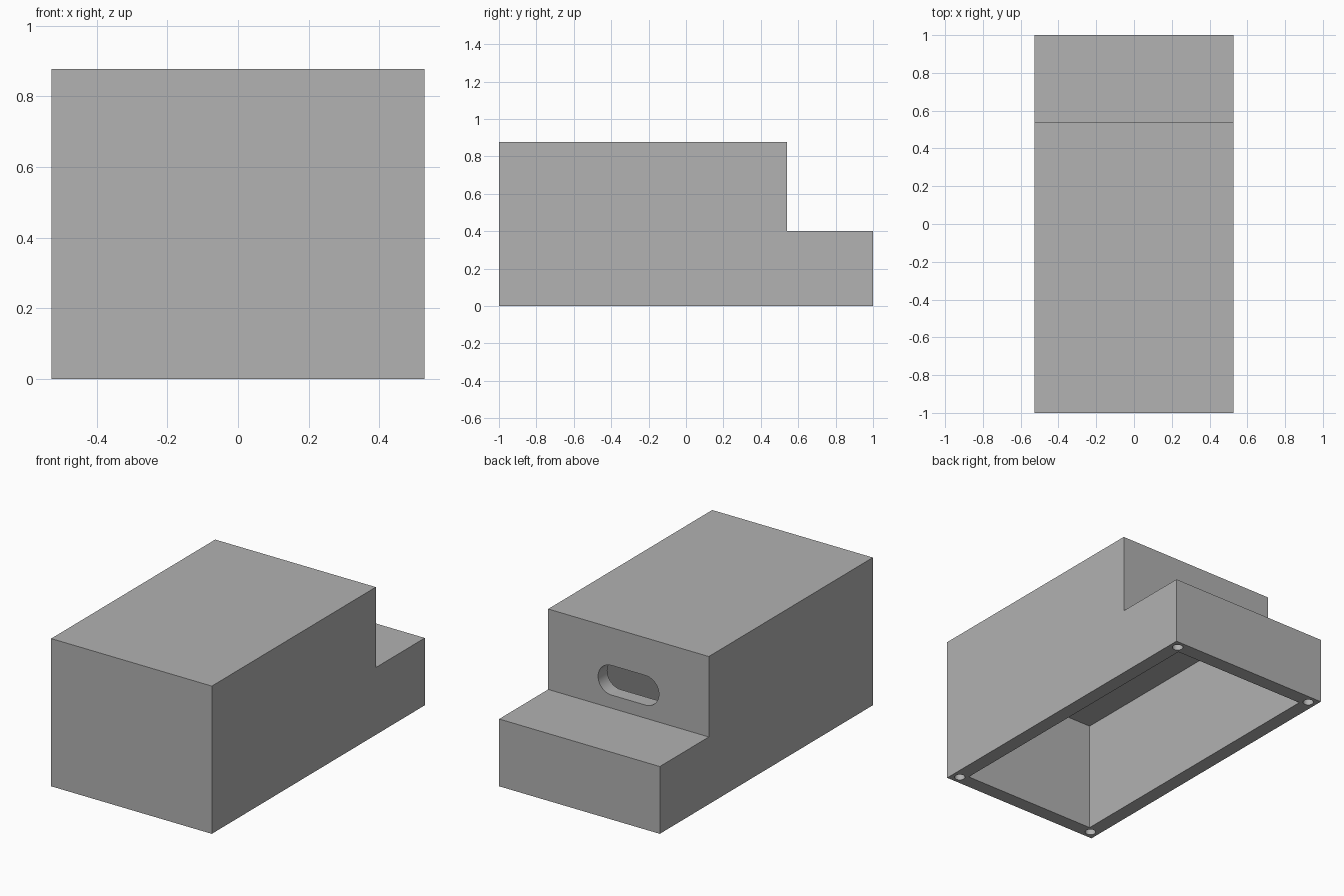
import bpy
import bmesh
import math

if "Cube" in bpy.data.objects:
    bpy.data.objects.remove(bpy.data.objects["Cube"], do_unlink=True)

HALF_W, HALF_L, HEIGHT = 0.528, 1.0, 0.878
STEP_Y, STEP_Z = 0.54, 0.40
WALL = 0.086
CEILING, STEP_CEILING = 0.656, 0.36

grey = bpy.data.materials.new("plain grey")
grey.use_nodes = True
colour = (0.445, 0.445, 0.445, 1)
grey.diffuse_color = colour
grey.node_tree.nodes["Principled BSDF"].inputs["Base Color"].default_value = colour


def prism(name, points, offset):
    """Extrude a closed outline of 3D points along offset."""
    bm = bmesh.new()
    face = bm.faces.new([bm.verts.new(p) for p in points])
    ext = bmesh.ops.extrude_face_region(bm, geom=[face])
    moved = [v for v in ext["geom"] if isinstance(v, bmesh.types.BMVert)]
    bmesh.ops.translate(bm, verts=moved, vec=offset)
    bmesh.ops.recalc_face_normals(bm, faces=bm.faces)
    mesh = bpy.data.meshes.new(name)
    bm.to_mesh(mesh)
    bm.free()
    mesh.materials.append(grey)
    obj = bpy.data.objects.new(name, mesh)
    bpy.context.collection.objects.link(obj)
    return obj


def stepped(name, half_w, front, back, step_y, bottom, step_z, top):
    """L-shaped side profile extruded across the width."""
    side = [(front, bottom), (back, bottom), (back, step_z),
            (step_y, step_z), (step_y, top), (front, top)]
    return prism(name, [(-half_w, y, z) for y, z in side], (2 * half_w, 0, 0))


def arc(cx, cy, r, start, sweep, n):
    return [(cx + r * math.cos(start + sweep * i / n),
             cy + r * math.sin(start + sweep * i / n)) for i in range(n + 1)]


# Stepped outer block
housing = stepped("housing", HALF_W, -HALF_L, HALF_L, STEP_Y, 0, STEP_Z, HEIGHT)

# Hollow that is open underneath
cutters = [stepped("cavity_cutter", HALF_W - WALL, WALL - HALF_L, HALF_L - WALL,
                   STEP_Y - WALL, -0.1, STEP_CEILING, CEILING)]

# Rounded slot through the upper back wall
SLOT_R, SLOT_X, SLOT_Z = 0.088, 0.112, 0.566
outline = (arc(SLOT_X, SLOT_Z, SLOT_R, -math.pi / 2, math.pi, 20)
           + arc(-SLOT_X, SLOT_Z, SLOT_R, math.pi / 2, math.pi, 20))
cutters.append(prism("slot_cutter", [(x, STEP_Y - 0.15, z) for x, z in outline],
                     (0, 0.25, 0)))

# Screw holes in the four corners of the rim
INSET, HOLE_R, DEPTH = 0.05, 0.03, 0.25
for sx in (-1, 1):
    for sy in (-1, 1):
        ring = arc(sx * (HALF_W - INSET), sy * (HALF_L - INSET), HOLE_R,
                   0, math.tau, 24)[:-1]
        cutters.append(prism("screw_hole_cutter", [(x, y, -0.05) for x, y in ring],
                             (0, 0, DEPTH + 0.05)))

# Cut everything out of the block
bpy.context.view_layer.objects.active = housing
for cutter in cutters:
    cut = housing.modifiers.new(cutter.name, "BOOLEAN")
    cut.operation = "DIFFERENCE"
    cut.solver = "EXACT"
    cut.object = cutter
    bpy.ops.object.modifier_apply(modifier=cut.name)
    bpy.data.objects.remove(cutter, do_unlink=True)

bpy.ops.object.select_all(action="DESELECT")
housing.select_set(True)
bpy.ops.object.shade_smooth_by_angle(angle=math.radians(30))
